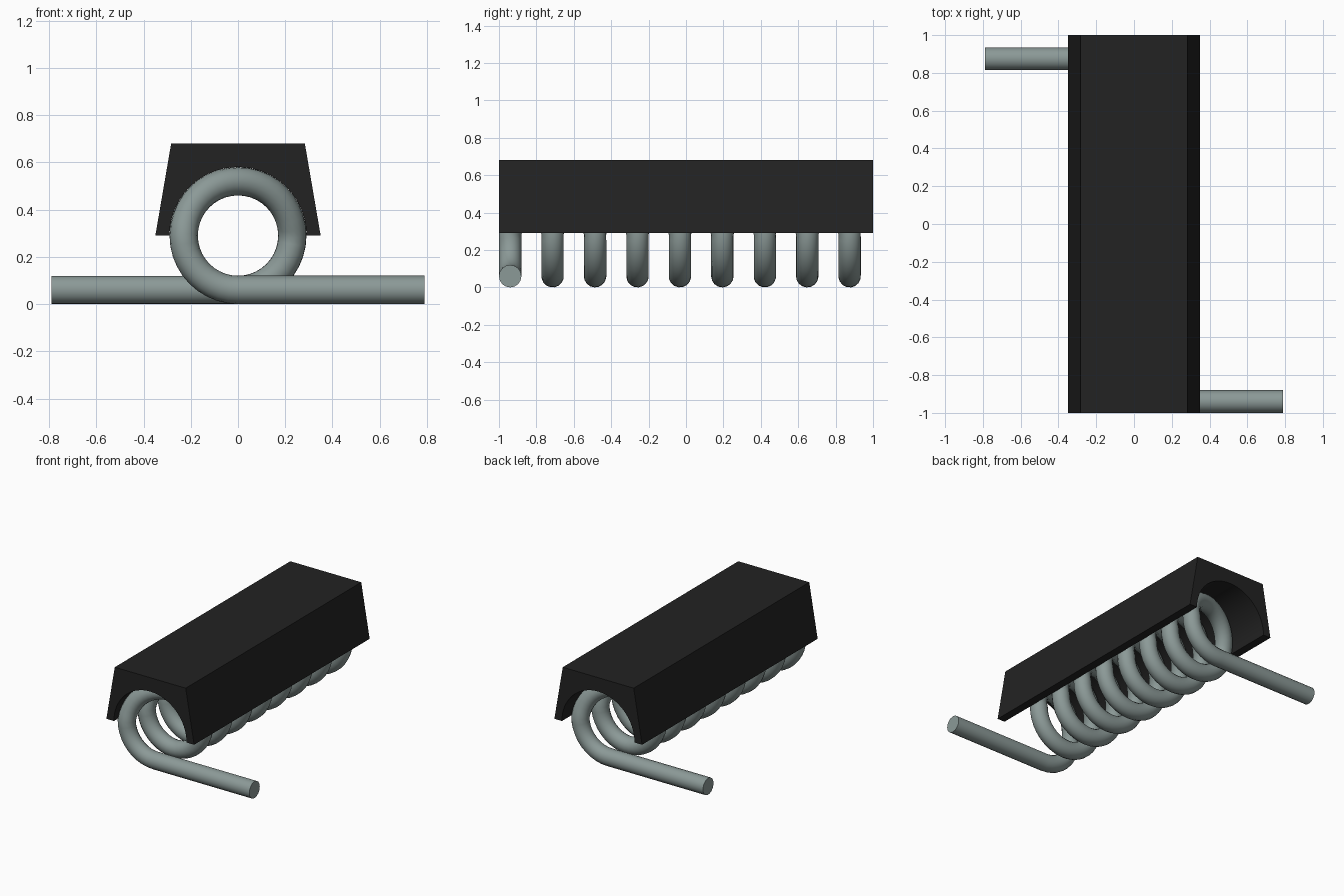
import bpy, bmesh
from math import pi, sin, cos, radians

cube = bpy.data.objects.get("Cube")
if cube:
    bpy.data.objects.remove(cube)

CZ, R, WIRE = 0.29, 0.23, 0.06      # coil axis height, mean radius, wire radius
Y0, Y1, TURNS = -0.94, 0.875, 8
LEG = 0.79
STEPS = 20                          # segments per half turn


def material(name, rgb):
    m = bpy.data.materials.new(name)
    m.use_nodes = True
    m.diffuse_color = (*rgb, 1)
    bsdf = m.node_tree.nodes["Principled BSDF"]
    bsdf.inputs["Base Color"].default_value = (*rgb, 1)
    return m


def finish(obj, mat, angle):
    obj.data.materials.clear()
    obj.data.materials.append(mat)
    bpy.ops.object.select_all(action='DESELECT')
    obj.select_set(True)
    bpy.context.view_layer.objects.active = obj
    bpy.ops.object.shade_smooth_by_angle(angle=radians(angle))


metal = material("grey_metal", (0.26, 0.32, 0.31))
black = material("black_plastic", (0.016, 0.016, 0.016))

# Wire path: flat lower arcs, upper arcs step to the next turn, a leg at each end
pitch = (Y1 - Y0) / TURNS
path = [(LEG, Y0, CZ - R)]
for i in range(2 * STEPS * TURNS + 1):
    turn, k = divmod(i, 2 * STEPS)
    a = pi * k / STEPS
    step = min(max((a - pi / 2) / pi, 0), 1)
    path.append((-R * sin(a), Y0 + pitch * (turn + step), CZ - R * cos(a)))
path.append((-LEG, Y1, CZ - R))

curve = bpy.data.curves.new("coil_wire", 'CURVE')
curve.dimensions = '3D'
curve.bevel_depth = WIRE
curve.bevel_resolution = 6
curve.use_fill_caps = True
spline = curve.splines.new('POLY')
spline.points.add(len(path) - 1)
for point, co in zip(spline.points, path):
    point.co = (*co, 1)
coil = bpy.data.objects.new("coil_wire", curve)
bpy.context.collection.objects.link(coil)
bpy.ops.object.select_all(action='DESELECT')
coil.select_set(True)
bpy.context.view_layer.objects.active = coil
bpy.ops.object.convert(target='MESH')
finish(bpy.context.object, metal, 40)

# Cover: tapered block with a half-round channel underneath
BORE, SEG = 0.29, 32
profile = [(0.35, CZ), (0.283, 0.68), (-0.283, 0.68), (-0.35, CZ)]
profile += [(-BORE * cos(pi * i / SEG), CZ + BORE * sin(pi * i / SEG))
            for i in range(SEG + 1)]
bm = bmesh.new()
face = bm.faces.new([bm.verts.new((x, -1, z)) for x, z in profile])
ext = bmesh.ops.extrude_face_region(bm, geom=[face])
bmesh.ops.translate(bm, vec=(0, 2, 0),
                    verts=[v for v in ext["geom"] if isinstance(v, bmesh.types.BMVert)])
bmesh.ops.recalc_face_normals(bm, faces=bm.faces)
mesh = bpy.data.meshes.new("cover")
bm.to_mesh(mesh)
bm.free()
cover = bpy.data.objects.new("cover", mesh)
bpy.context.collection.objects.link(cover)
finish(cover, black, 30)
